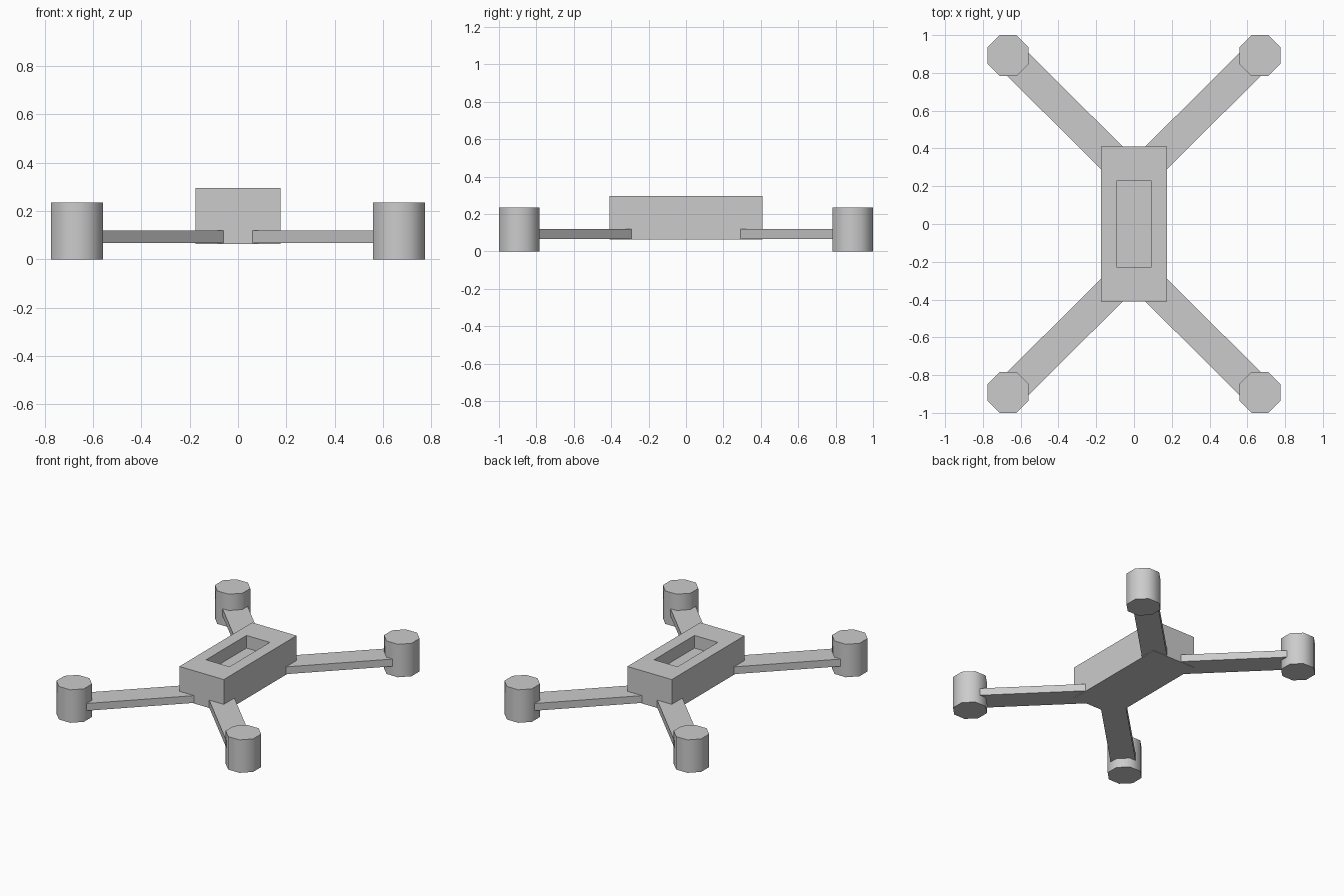
import bpy, bmesh, math
from mathutils import Matrix, Vector

if "Cube" in bpy.data.objects:
    bpy.data.objects.remove(bpy.data.objects["Cube"])


def finish(bm, name):
    bmesh.ops.recalc_face_normals(bm, faces=bm.faces)
    mesh = bpy.data.meshes.new(name)
    bm.to_mesh(mesh)
    bm.free()
    obj = bpy.data.objects.new(name, mesh)
    bpy.context.collection.objects.link(obj)
    return obj


def box(bm, size, centre, angle=0):
    m = (Matrix.Translation(centre) @ Matrix.Rotation(angle, 4, 'Z')
         @ Matrix.Diagonal((*size, 1)))
    bmesh.ops.create_cube(bm, size=1, matrix=m)


# Central body with a recessed tray in the top
bm = bmesh.new()
box(bm, (0.35, 0.82, 0.233), (0, 0, 0.1795))
bm.faces.ensure_lookup_table()
top = max(bm.faces, key=lambda f: f.calc_center_median().z)
bmesh.ops.inset_region(bm, faces=[top], thickness=0.05)
for v in top.verts:
    v.co.x = math.copysign(0.092, v.co.x)
    v.co.y = math.copysign(0.227, v.co.y)
floor = bmesh.ops.extrude_face_region(bm, geom=[top])["geom"]
bmesh.ops.translate(bm, vec=(0, 0, -0.09),
                    verts=[g for g in floor if isinstance(g, bmesh.types.BMVert)])
if top.is_valid:
    bmesh.ops.delete(bm, geom=[top], context='FACES_ONLY')
finish(bm, "body")

# Diagonal arms and octagonal motor pods
for side, sx in (("left", -1), ("right", 1)):
    for end, sy in (("front", -1), ("back", 1)):
        inner = Vector((0.117 * sx, 0.35 * sy, 0.093))
        outer = Vector((0.625 * sx, 0.855 * sy, 0.093))
        d = outer - inner
        bm = bmesh.new()
        box(bm, (d.length, 0.166, 0.052), (inner + outer) / 2, math.atan2(d.y, d.x))
        finish(bm, f"{end}_{side}_arm")

        bm = bmesh.new()
        r = 0.1083 / math.cos(math.pi / 8)
        bmesh.ops.create_cone(
            bm, cap_ends=True, segments=8, radius1=r, radius2=r, depth=0.235,
            matrix=Matrix.Translation((0.667 * sx, 0.8917 * sy, 0.1175))
            @ Matrix.Rotation(math.pi / 8, 4, 'Z'))
        pod = finish(bm, f"{end}_{side}_motor_pod")
        # Soft sides, crisp caps
        bpy.ops.object.select_all(action='DESELECT')
        pod.select_set(True)
        bpy.context.view_layer.objects.active = pod
        bpy.ops.object.shade_smooth_by_angle(angle=math.radians(60))
